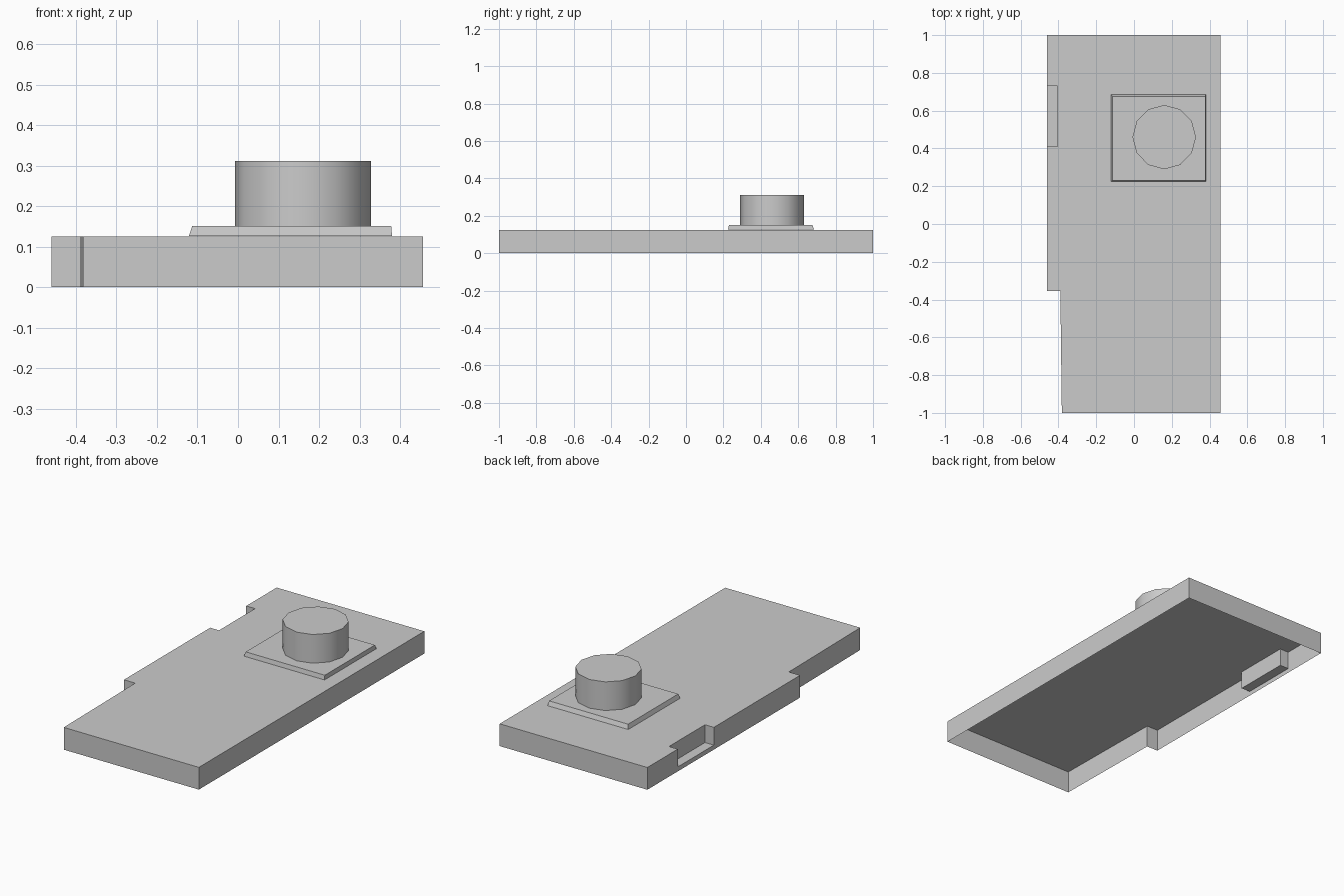
import bpy, bmesh, math

cube = bpy.data.objects.get("Cube")
if cube:
    bpy.data.objects.remove(cube, do_unlink=True)

grey = bpy.data.materials.new("mid_grey")
grey.use_nodes = True
colour = (0.6, 0.6, 0.6, 1.0)
grey.diffuse_color = colour
grey.node_tree.nodes["Principled BSDF"].inputs["Base Color"].default_value = colour

TOP = 0.125
SHELF = 0.025


def finish(name, bm):
    mesh = bpy.data.meshes.new(name)
    bm.to_mesh(mesh)
    bm.free()
    mesh.materials.append(grey)
    obj = bpy.data.objects.new(name, mesh)
    bpy.context.collection.objects.link(obj)
    return obj


def ring(bm, points, z):
    return [bm.verts.new((x, y, z)) for x, y in points]


def bridge(bm, low, high):
    n = len(low)
    for i in range(n):
        j = (i + 1) % n
        bm.faces.new((low[i], low[j], high[j], high[i]))


# Hollow tray: open underneath, stepped on one side, with a finger notch
LEFT, RIGHT, NOTCH = 0.457, -0.46, -0.405
outline = [(-0.382, -1), (LEFT, -1), (LEFT, 1), (RIGHT, 1),
           (RIGHT, 0.73), (RIGHT, 0.41), (RIGHT, -0.355), (-0.39, -0.355)]
pocket = [(RIGHT, 0.73), (NOTCH, 0.73), (NOTCH, 0.41), (RIGHT, 0.41)]
bm = bmesh.new()
bottom = ring(bm, outline, 0)
top = ring(bm, outline, TOP)
pocket_low = ring(bm, pocket, SHELF)
pocket_top = [top[4]] + ring(bm, pocket[1:3], TOP) + [top[5]]

# Roof runs around the notch
bm.faces.new(top[:4] + pocket_top + top[6:])

# Outer walls, with a low lip below the notch
for i in range(len(outline)):
    j = (i + 1) % len(outline)
    a, b = bottom[i], bottom[j]
    if i == 4:
        bm.faces.new((a, b, pocket_low[3], pocket_low[0]))
    elif i == 3:
        bm.faces.new((a, b, pocket_low[0], top[j], top[i]))
    elif i == 5:
        bm.faces.new((a, b, top[j], top[i], pocket_low[3]))
    else:
        bm.faces.new((a, b, top[j], top[i]))

# Notch walls and floor
for i in range(3):
    bm.faces.new((pocket_low[i], pocket_low[i + 1], pocket_top[i + 1], pocket_top[i]))
bm.faces.new(pocket_low)
finish("tray_shell", bm)


# Chamfered square plate under the button
def rectangle(x0, x1, y0, y1):
    return [(x0, y0), (x1, y0), (x1, y1), (x0, y1)]


bm = bmesh.new()
low = ring(bm, rectangle(-0.121, 0.38, 0.225, 0.685), TOP + 0.002)
high = ring(bm, rectangle(-0.113, 0.378, 0.23, 0.675), 0.151)
bridge(bm, low, high)
bm.faces.new(high)
finish("button_plate", bm)

# Round button
SIDES = 12
bm = bmesh.new()
circle = [(0.16 + 0.168 * math.cos(math.tau * i / SIDES),
           0.46 + 0.17 * math.sin(math.tau * i / SIDES)) for i in range(SIDES)]
low = ring(bm, circle, 0.15)
high = ring(bm, circle, 0.312)
bridge(bm, low, high)
bm.faces.new(high)
button = finish("round_button", bm)
bpy.context.view_layer.objects.active = button
button.select_set(True)
bpy.ops.object.shade_smooth_by_angle(angle=math.radians(40))
